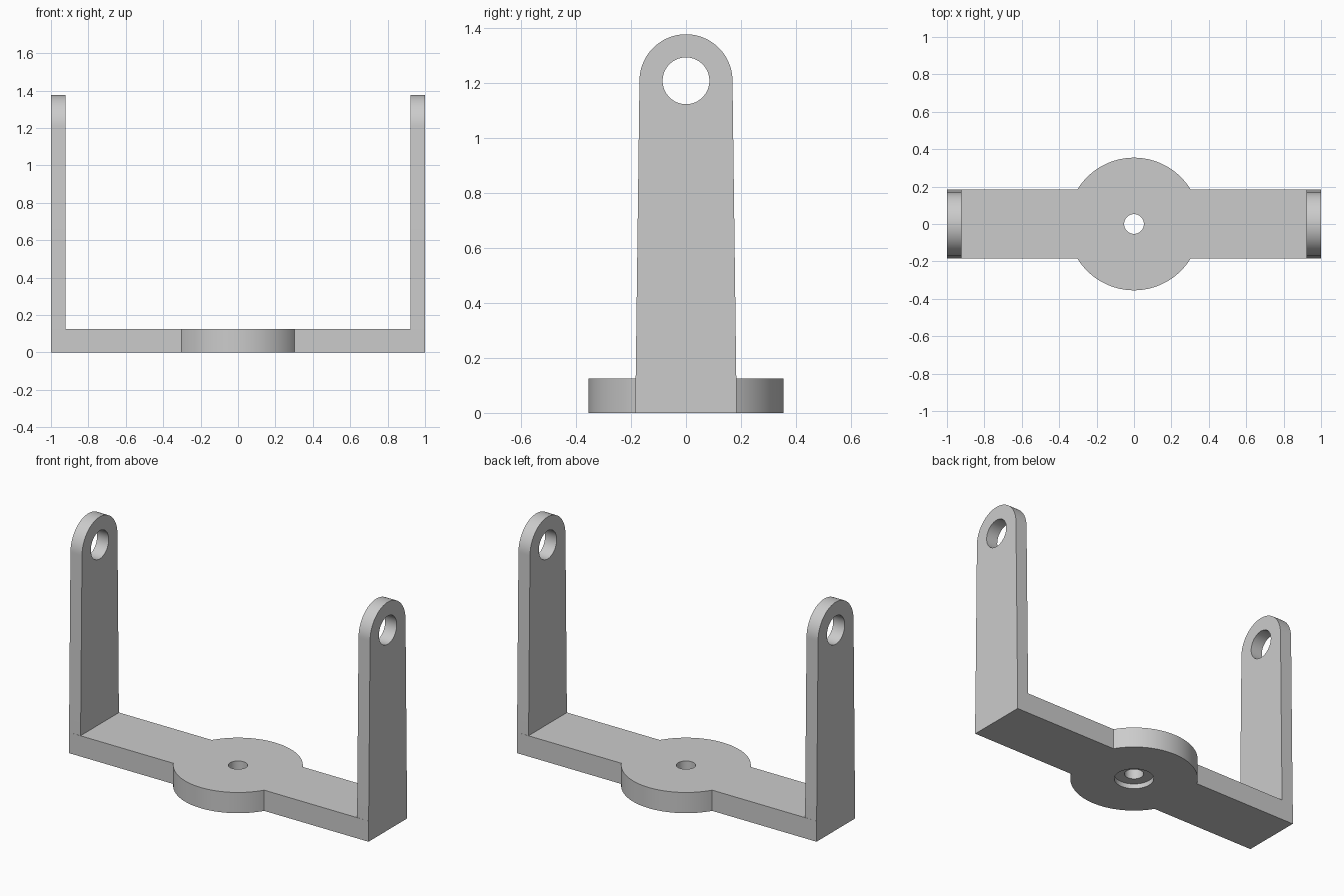
import bpy
import bmesh
from math import pi, sin, cos, asin, radians
from mathutils import Vector

cube = bpy.data.objects.get("Cube")
if cube:
    bpy.data.objects.remove(cube, do_unlink=True)

# Main sizes
HALF_WIDTH = 0.1836      # bar, half depth
BAR_TOP = 0.125
DISC_R = 0.3545
ARM_THICK = 0.077
EYE_Z, EYE_R = 1.207, 0.169

grey = bpy.data.materials.new("plain grey")
grey.use_nodes = True
colour = (0.6, 0.6, 0.6, 1)
grey.diffuse_color = colour
grey.node_tree.nodes["Principled BSDF"].inputs["Base Color"].default_value = colour


def arc(radius, start, end, steps, cx=0, cy=0):
    """Points along a circular arc."""
    return [(cx + radius * cos(start + (end - start) * i / steps),
             cy + radius * sin(start + (end - start) * i / steps))
            for i in range(steps + 1)]


def prism(name, outline, place, depth):
    """Extrude a 2D outline, placed in 3D, along the depth vector."""
    bm = bmesh.new()
    face = bm.faces.new([bm.verts.new(place(u, v)) for u, v in outline])
    grown = bmesh.ops.extrude_face_region(bm, geom=[face])["geom"]
    bmesh.ops.translate(bm, vec=Vector(depth),
                        verts=[g for g in grown if isinstance(g, bmesh.types.BMVert)])
    bmesh.ops.recalc_face_normals(bm, faces=bm.faces)
    mesh = bpy.data.meshes.new(name)
    bm.to_mesh(mesh)
    bm.free()
    mesh.materials.append(grey)
    obj = bpy.data.objects.new(name, mesh)
    bpy.context.collection.objects.link(obj)
    return obj


def combine(target, other, operation):
    """Apply a boolean and discard the helper."""
    other.hide_render = True
    mod = target.modifiers.new(operation.lower(), "BOOLEAN")
    mod.object, mod.operation, mod.solver = other, operation, "EXACT"
    bpy.context.view_layer.objects.active = target
    bpy.ops.object.modifier_apply(modifier=mod.name)
    bpy.data.objects.remove(other, do_unlink=True)


def upright_hole(radius, bottom, top):
    return prism("hole_cutter", arc(radius, 0, 2 * pi, 64)[:-1],
                 lambda u, v: (u, v, bottom), (0, 0, top - bottom))


# Base bar with its round centre
meet = asin(HALF_WIDTH / DISC_R)
outline = ([(1, -HALF_WIDTH), (1, HALF_WIDTH)]
           + arc(DISC_R, meet, pi - meet, 48)
           + [(-1, HALF_WIDTH), (-1, -HALF_WIDTH)]
           + arc(DISC_R, pi + meet, 2 * pi - meet, 48))
bracket = prism("bracket", outline, lambda u, v: (u, v, 0), (0, 0, BAR_TOP))

# Tapered upright arms with rounded tops
arm_outline = ([(-HALF_WIDTH, 0.06), (HALF_WIDTH, 0.06)]
               + arc(EYE_R, 0, pi, 48, 0, EYE_Z))
for x in (-1, 1 - ARM_THICK):
    arm = prism("arm", arm_outline, lambda u, v: (x, u, v), (ARM_THICK, 0, 0))
    combine(bracket, arm, "UNION")

# Pivot holes through both arms
pivot = prism("pivot_cutter", arc(0.085, 0, 2 * pi, 64, 0, EYE_Z)[:-1],
              lambda u, v: (-1.1, u, v), (2.2, 0, 0))
combine(bracket, pivot, "DIFFERENCE")

# Centre bolt hole with a wider recess underneath
combine(bracket, upright_hole(0.053, -0.1, 0.3), "DIFFERENCE")
combine(bracket, upright_hole(0.11, -0.1, 0.03), "DIFFERENCE")

# Smooth round walls, crisp edges
bpy.ops.object.select_all(action="DESELECT")
bracket.select_set(True)
bpy.context.view_layer.objects.active = bracket
bpy.ops.object.shade_smooth_by_angle(angle=radians(30))
